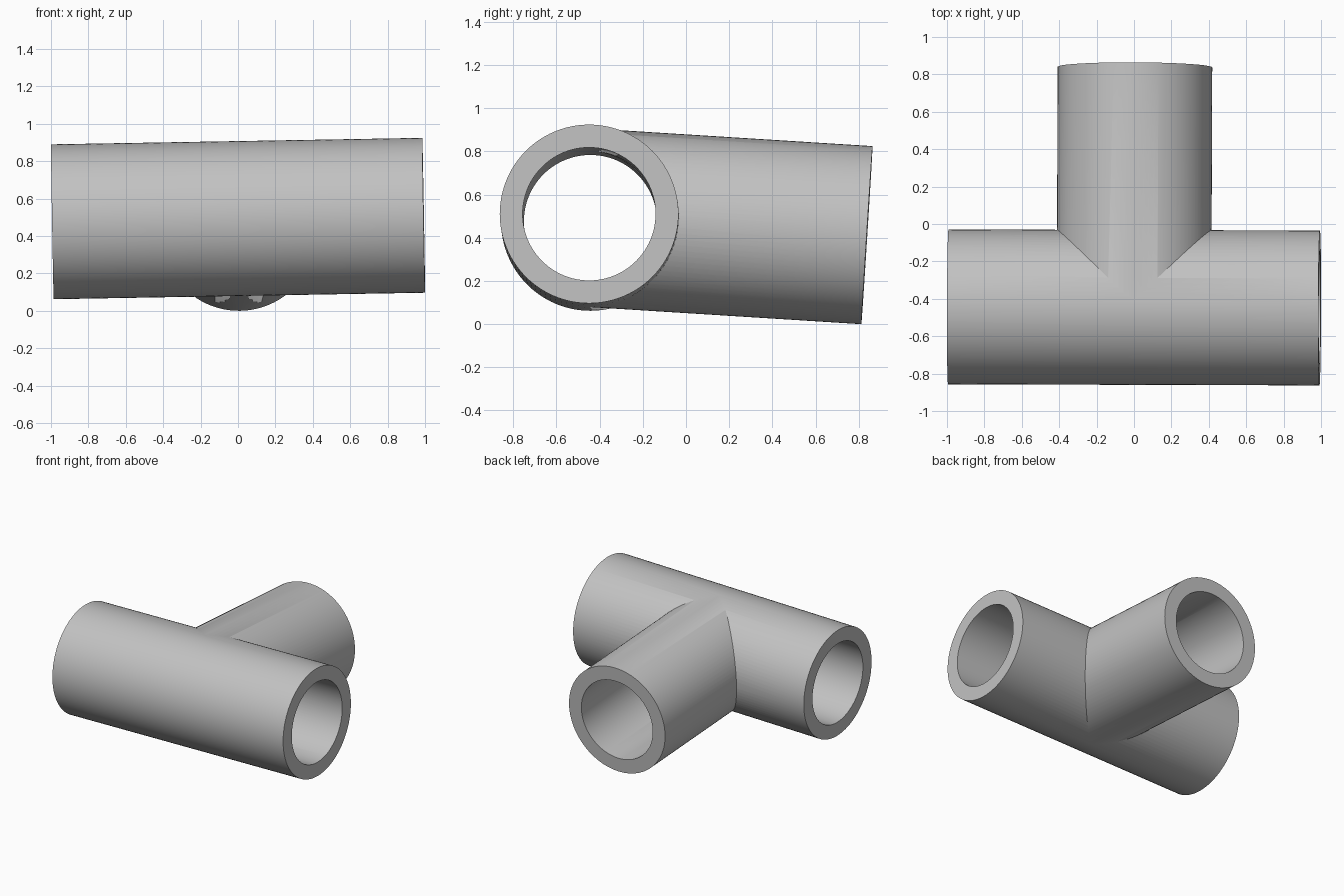
import bpy
from math import radians
from mathutils import Euler, Matrix, Vector

cube = bpy.data.objects.get("Cube")
if cube:
    bpy.data.objects.remove(cube, do_unlink=True)

OUTER, BORE = 0.414, 0.308
HALF_RUN, BRANCH = 0.993, 1.287

grey = bpy.data.materials.new("plain_grey")
grey.use_nodes = True
colour = (0.54, 0.54, 0.54, 1)
grey.diffuse_color = colour
grey.node_tree.nodes["Principled BSDF"].inputs["Base Color"].default_value = colour


def cylinder(name, radius, start, end, axis):
    """Cylinder running from start to end along the x or y axis."""
    middle = (start + end) / 2
    along_x = axis == "x"
    bpy.ops.mesh.primitive_cylinder_add(
        vertices=96, radius=radius, depth=end - start,
        location=(middle, 0, 0) if along_x else (0, middle, 0),
        rotation=(0, radians(90), 0) if along_x else (radians(90), 0, 0))
    obj = bpy.context.object
    obj.name = name
    obj.data.materials.append(grey)
    return obj


def combine(target, other, operation):
    """Apply a boolean to target and discard the other solid."""
    mod = target.modifiers.new(operation.lower(), "BOOLEAN")
    mod.operation, mod.solver, mod.object = operation, "EXACT", other
    bpy.context.view_layer.objects.active = target
    bpy.ops.object.modifier_apply(modifier=mod.name)
    bpy.data.objects.remove(other, do_unlink=True)


# Outer walls: straight run joined by a side branch
tee = cylinder("pipe_tee", OUTER, -HALF_RUN, HALF_RUN, "x")
combine(tee, cylinder("branch_wall", OUTER - 0.0007, 0, BRANCH, "y"), "UNION")

# Bores through the run and the branch
combine(tee, cylinder("run_bore", BORE, -1.1, 1.1, "x"), "DIFFERENCE")
combine(tee, cylinder("branch_bore", BORE - 0.0007, 0, BRANCH + 0.1, "y"), "DIFFERENCE")

# Slight tilt of the whole fitting
tilt = Euler((radians(-3.6), radians(-1), radians(-0.17))).to_matrix().to_4x4()
tee.data.transform(Matrix.Translation((0, -0.446, 0.494)) @ tilt @ tee.matrix_world)
tee.matrix_world = Matrix.Identity(4)

# Rest the lowest point on the ground
tee.data.transform(Matrix.Translation(Vector((0, 0, -min(v.co.z for v in tee.data.vertices)))))

bpy.ops.object.select_all(action="DESELECT")
tee.select_set(True)
bpy.context.view_layer.objects.active = tee
bpy.ops.object.shade_smooth_by_angle(angle=radians(25))
